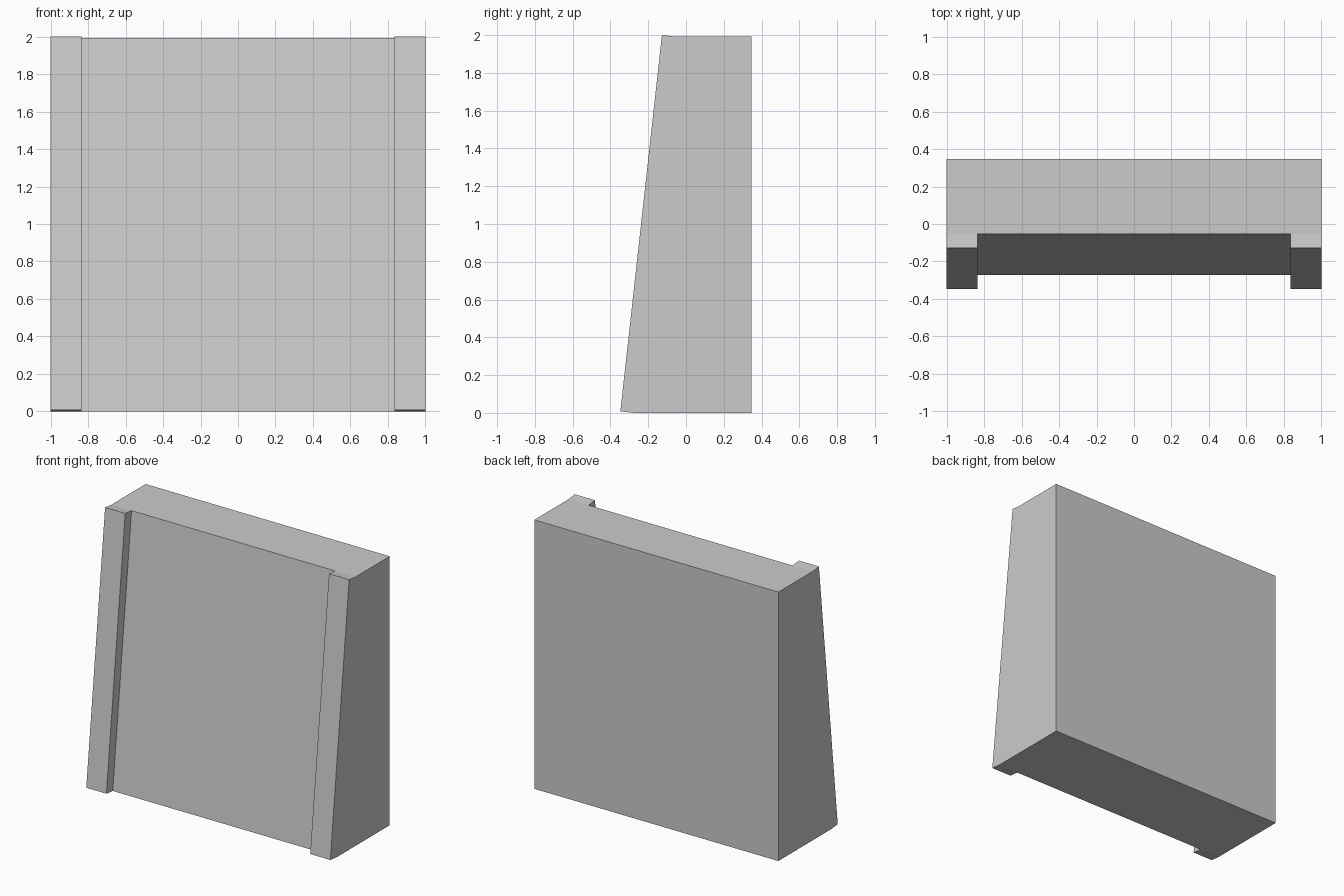
import bpy, bmesh
from mathutils import Vector

if "Cube" in bpy.data.objects:
    bpy.data.objects.remove(bpy.data.objects["Cube"])

# Side profile (y, z) of the wall with its leaning front
PROFILE = [(0.347, 0.0), (-0.273, 0.0), (-0.053, 1.992), (0.347, 1.992)]
STATIONS = [-1.0, -0.835, 0.835, 1.0]      # x cuts: rib, panel, rib
RIB_OFFSET = Vector((0, -0.0745, 0.008))   # ribs stand out square to the slope

bm = bmesh.new()
rings = [[bm.verts.new((x, y, z)) for y, z in PROFILE] for x in STATIONS]

# Wall body: skin between the stations, then close both ends
front = []
for a, b in zip(rings, rings[1:]):
    for i in range(4):
        j = (i + 1) % 4
        face = bm.faces.new((a[i], a[j], b[j], b[i]))
        if i == 1:
            front.append(face)
bm.faces.new(rings[0])
bm.faces.new(rings[-1])
bmesh.ops.recalc_face_normals(bm, faces=bm.faces[:])

# Side ribs: raise the outer two strips of the front
ribs = bmesh.ops.extrude_discrete_faces(bm, faces=[front[0], front[2]])["faces"]
for face in ribs:
    bmesh.ops.translate(bm, verts=face.verts[:], vec=RIB_OFFSET)
bmesh.ops.recalc_face_normals(bm, faces=bm.faces[:])

mesh = bpy.data.meshes.new("sloped_wall")
bm.to_mesh(mesh)
bm.free()
wall = bpy.data.objects.new("sloped_wall", mesh)
bpy.context.collection.objects.link(wall)
